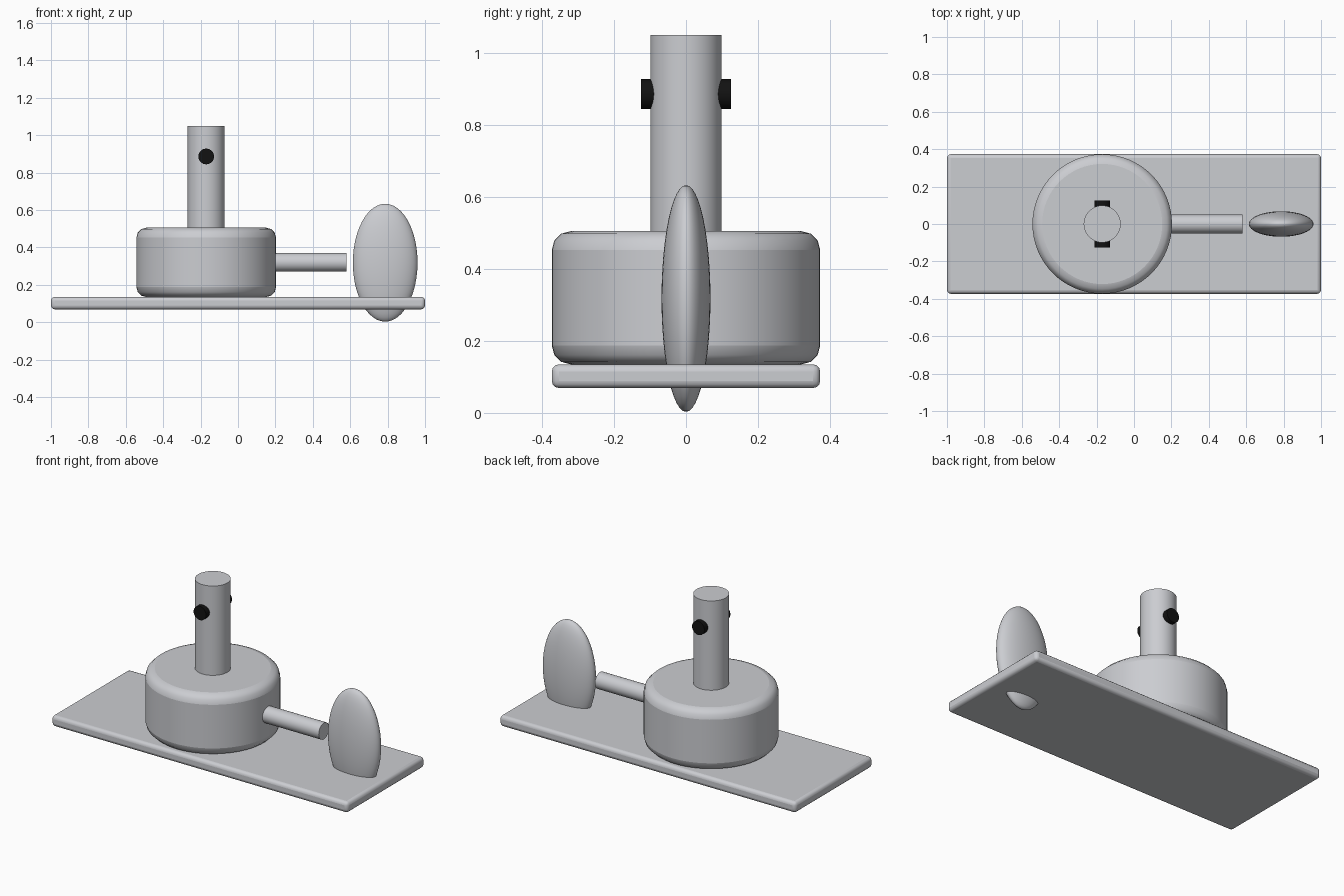
import bpy, math

if "Cube" in bpy.data.objects:
    bpy.data.objects.remove(bpy.data.objects["Cube"])


def material(name, color):
    m = bpy.data.materials.new(name)
    m.diffuse_color = (*color, 1)
    m.use_nodes = True
    m.node_tree.nodes["Principled BSDF"].inputs["Base Color"].default_value = m.diffuse_color
    return m


grey = material("light metal", (0.6, 0.61, 0.64))
black = material("black", (0.006, 0.006, 0.006))


def finish(name, mat, bevel=0, segments=3, angle=35):
    ob = bpy.context.object
    ob.name = name
    bpy.ops.object.transform_apply(location=False, rotation=True, scale=True)
    ob.data.materials.append(mat)
    if bevel:
        b = ob.modifiers.new("rounded edges", 'BEVEL')
        b.width = bevel
        b.segments = segments
        b.limit_method = 'ANGLE'
        b.angle_limit = math.radians(40)
    bpy.ops.object.shade_smooth_by_angle(angle=math.radians(angle))
    return ob


def cylinder(name, mat, r, length, loc, rot=(0, 0, 0), sides=48, bevel=0):
    bpy.ops.mesh.primitive_cylinder_add(vertices=sides, radius=r, depth=length,
                                        location=loc, rotation=rot)
    return finish(name, mat, bevel)


# Base plate with rounded edges
bpy.ops.mesh.primitive_cube_add(size=1, location=(0, 0, 0.102))
bpy.context.object.scale = (2, 0.746, 0.066)
finish("base_plate", grey, 0.02)

# Round body and upright post
cylinder("body_drum", grey, 0.373, 0.37, (-0.17, 0, 0.32), sides=64, bevel=0.052)
cylinder("post", grey, 0.099, 0.56, (-0.17, 0, 0.77))

# Tail boom, ending just short of the fin
cylinder("tail_boom", grey, 0.05, 0.43, (0.365, 0, 0.32), (0, math.pi / 2, 0), sides=32)

# Flattened oval fin passing through the plate
bpy.ops.mesh.primitive_uv_sphere_add(segments=48, ring_count=24, radius=1,
                                     location=(0.787, 0, 0.318))
bpy.context.object.scale = (0.173, 0.068, 0.315)
finish("tail_fin", grey, angle=60)

# Black studs on the front and back of the post
for side, label in ((-1, "front"), (1, "back")):
    cylinder("stud_" + label, black, 0.042, 0.05, (-0.17, side * 0.1, 0.886),
             (math.pi / 2, 0, 0), sides=32)
